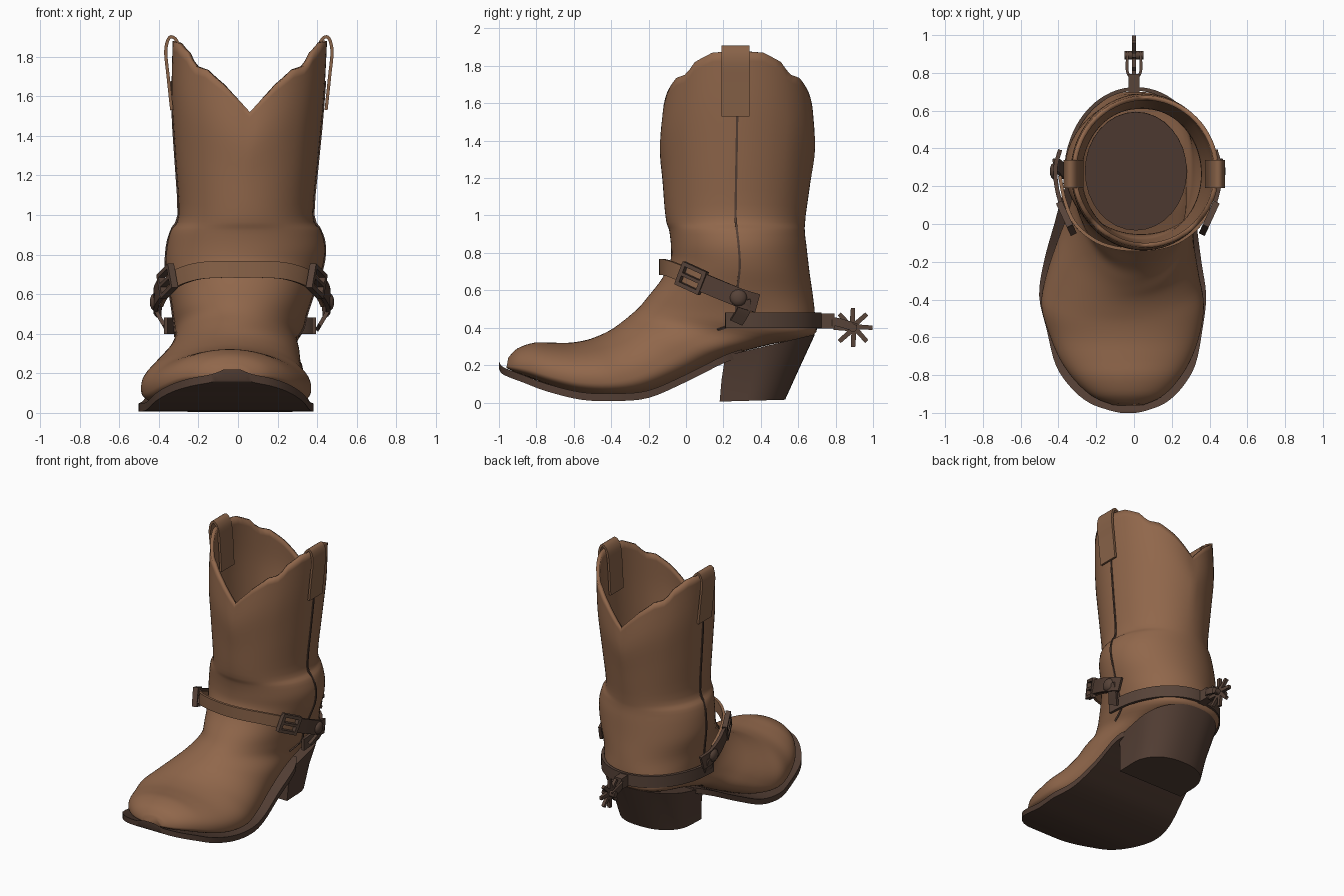
import bpy, bmesh, math
from mathutils import Vector, Matrix

if "Cube" in bpy.data.objects:
    bpy.data.objects.remove(bpy.data.objects["Cube"])


def mat(name, rgb):
    m = bpy.data.materials.new(name)
    m.diffuse_color = (*rgb, 1)
    m.use_nodes = True
    m.node_tree.nodes["Principled BSDF"].inputs["Base Color"].default_value = m.diffuse_color
    return m


LEATHER = mat("brown leather", (0.28, 0.135, 0.07))
STRAP = mat("strap leather", (0.25, 0.125, 0.066))
DARK = mat("dark sole leather", (0.085, 0.048, 0.034))
METAL = mat("aged metal", (0.095, 0.056, 0.04))


def make(name, verts, faces, material, angle=40):
    me = bpy.data.meshes.new(name)
    me.from_pydata([tuple(v) for v in verts], [], faces)
    bm = bmesh.new()
    bm.from_mesh(me)
    bmesh.ops.recalc_face_normals(bm, faces=bm.faces)
    bm.to_mesh(me)
    bm.free()
    me.materials.append(material)
    ob = bpy.data.objects.new(name, me)
    bpy.context.collection.objects.link(ob)
    bpy.ops.object.select_all(action='DESELECT')
    ob.select_set(True)
    bpy.context.view_layer.objects.active = ob
    bpy.ops.object.shade_smooth_by_angle(angle=math.radians(angle))
    return ob


def spline(pts, n):
    """Catmull-Rom interpolation of equal-length tuples."""
    pts = [Vector(p) for p in pts]
    out = []
    for i in range(len(pts) - 1):
        a, b, c, d = pts[max(i - 1, 0)], pts[i], pts[i + 1], pts[min(i + 2, len(pts) - 1)]
        for k in range(n):
            t = k / n
            out.append(0.5 * (2 * b + (c - a) * t + (2 * a - 5 * b + 4 * c - d) * t * t
                              + (3 * b - a - 3 * c + d) * t ** 3))
    return out + [pts[-1]]


def loft(name, rings, material, start=True, end=True, angle=40):
    n = len(rings[0])
    verts = [v for r in rings for v in r]
    faces = [(i * n + j, i * n + (j + 1) % n, (i + 1) * n + (j + 1) % n, (i + 1) * n + j)
             for i in range(len(rings) - 1) for j in range(n)]
    if start:
        faces.append(tuple(range(n)))
    if end:
        faces.append(tuple(range(len(verts) - n, len(verts))))
    return make(name, verts, faces, material, angle)


def ribbon(name, path, up, width, thick, material, n=5):
    """Flat strap following a path; 'up' is the direction of its width."""
    pts, up, rings = spline(path, n), Vector(up), []
    for i, p in enumerate(pts):
        t = (pts[min(i + 1, len(pts) - 1)] - pts[max(i - 1, 0)]).normalized()
        w = (up - t * t.dot(up)).normalized()
        o = t.cross(w)
        rings.append([p + w * a * width / 2 + o * b * thick / 2
                      for a, b in ((1, 1), (-1, 1), (-1, -1), (1, -1))])
    return loft(name, rings, material)


def box(name, size, frame, material):
    sx, sy, sz = (s / 2 for s in size)
    rings = [[frame @ Vector(p) for p in ((-sx, -sy, z), (sx, -sy, z), (sx, sy, z), (-sx, sy, z))]
             for z in (-sz, sz)]
    return loft(name, rings, material)


def prism(name, outline, axis_a, axis_b, center, depth, material):
    """Extrude a 2D outline along axis_a x axis_b."""
    a, b, c = Vector(axis_a), Vector(axis_b), Vector(center)
    o = a.cross(b).normalized() * depth / 2
    return loft(name, [[c + a * u + b * v + s * o for u, v in outline] for s in (-1, 1)], material)


def circle(rx, ry, n):
    return [(rx * math.cos(2 * math.pi * k / n), ry * math.sin(2 * math.pi * k / n)) for k in range(n)]


# Shaft: height, front y, back y, centre x, half width
SHAFT = [(1.88, -.125, .68, .06, .39), (1.6, -.14, .69, .05, .385), (1.3, -.125, .665, .045, .362),
         (1.0, -.11, .64, .04, .34), (.92, -.09, .635, .04, .38), (.83, -.08, .645, .04, .40)]
# Foot: top y, top z, bottom y, bottom z, centre x, half width
FOOT = [(-.085, .75, .66, .70, .03, .395), (-.13, .66, .68, .56, .02, .365),
        (-.20, .57, .69, .45, .01, .34), (-.25, .51, .68, .36, .005, .325),
        (-.30, .465, .45, .31, -.01, .31), (-.35, .425, .20, .24, -.02, .33),
        (-.40, .39, .00, .14, -.045, .365), (-.46, .36, -.20, .055, -.06, .405),
        (-.53, .335, -.38, .03, -.06, .43), (-.62, .32, -.56, .045, -.05, .40),
        (-.72, .32, -.72, .09, -.045, .345), (-.81, .32, -.84, .135, -.04, .27),
        (-.90, .29, -.92, .165, -.035, .18), (-.95, .24, -.96, .185, -.03, .08)]
# Sections gain a lower widest point and a squarer underside towards the toe
sections = [(f, z, b, z, cx, hw, .5, 1) for z, f, b, cx, hw in SHAFT]
sections += [(*row, min(.72, .475 + .025 * max(i, 1)), max(.6, 1.13 - .13 * max(i, 1)))
             for i, row in enumerate(FOOT)]
RIM = [(0, 1.88), (20, 1.87), (35, 1.82), (43, 1.755), (55, 1.735), (70, 1.66), (82, 1.58), (90, 1.52)]
SEG = 72


def rim_height(t):
    a = math.degrees(math.asin(min(1, abs(math.sin(t)))))
    for (a0, z0), (a1, z1) in zip(RIM, RIM[1:]):
        if a <= a1 + 1e-4:
            return z0 + (z1 - z0) * (a - a0) / (a1 - a0)
    return RIM[-1][1]


def upper_point(s, t):
    fy, fz, by, bz, cx, hw, c, q = s
    co, si = math.cos(t), math.sin(t)
    e = 1 if si > 0 else q
    x = cx + math.copysign(hw * abs(co) ** e, co)
    u = c - c * si if si > 0 else c + (1 - c) * abs(si) ** e
    z = fz + (bz - fz) * u
    if z > 1 and fz > 1:   # scalloped rim with a dip front and back
        z = 1 + (z - 1) * (rim_height(t) - 1) / .88
    return Vector((x, fy + (by - fy) * u, z))


stations = spline(sections, 4)
upper = loft("boot_upper", [[upper_point(s, 2 * math.pi * j / SEG) for j in range(SEG)]
                            for s in stations], LEATHER, start=False, angle=60)
shell = upper.modifiers.new("thickness", 'SOLIDIFY')
shell.thickness, shell.offset = .025, -1

# Side seams, running down the widest line of the upper
for side, t in (("right", 0), ("left", math.pi)):
    ribbon("side_seam_" + side, [upper_point(s, t) for s in stations[3:42:3]],
           (0, 1, 0), .012, .012, DARK, 2)

# Insole visible down the shaft
prism("insole", circle(.27, .32, 32), (1, 0, 0), (0, .98, .15), (.01, .28, .40), .01, DARK)

# Sole: follows the underside of the foot, slightly wider
sole = []
for _, _, y, z, cx, hw in FOOT[4:]:
    sole.append((y - (.025 if y < -.6 else 0), max(.008, z - .03), cx, hw + (.025 if y < -.6 else .012)))
sole[0] = (.30, .245, 0, .27)
sole.append((-1.0, .18, -.03, .04))
loft("sole", [[(cx + hw, y, z), (cx + hw, y, z + .04), (cx - hw, y, z + .04), (cx - hw, y, z)]
              for y, z, cx, hw in spline(sole, 4)], DARK)


# Heel: stacked D-shaped outlines, slanted at the back
def heel_ring(y0, y1, z0, z1, hw):
    mid = y0 + .4 * (y1 - y0)
    pts = [(hw, y0)]
    for k in range(25):
        a = math.pi * k / 24
        pts.append((math.copysign(hw * abs(math.cos(a)) ** .85, math.cos(a)),
                    mid + (y1 - mid) * math.sin(a)))
    pts.append((-hw, y0))
    return [Vector((.01 + x, y, z0 + (z1 - z0) * (y - y0) / (y1 - y0))) for x, y in pts]


loft("heel", [heel_ring(.18, .53, .005, .015, .265), heel_ring(.19, .60, .12, .17, .27),
              heel_ring(.21, .69, .25, .365, .295)], DARK, angle=50)

# Pull straps folded over the rim
PULL = [(.39, 1.53), (.408, 1.7), (.42, 1.83), (.40, 1.898), (.365, 1.88), (.345, 1.8), (.33, 1.55)]
for side, s in (("right", 1), ("left", -1)):
    ribbon("pull_strap_" + side, [(.055 + s * x, .265, z) for x, z in PULL], (0, 1, 0), .15, .016, STRAP)

# Instep strap
HALF = [(.12, -.125, .725), (.23, -.085, .715), (.33, .0, .68), (.385, .12, .625), (.41, .24, .575)]
CX = .02
ribbon("instep_strap", [(CX - x, y, z) for x, y, z in HALF[::-1]] + [(CX, -.135, .725)]
       + [(CX + x, y, z) for x, y, z in HALF], (0, 0, 1), .085, .018, STRAP)

# Heel band of the spur
band = [(.01 + .375 * math.cos(math.pi * k / 12),
         .21 + .505 * max(0, math.sin(math.pi * k / 12)) ** .9, .44) for k in range(13)]
ribbon("spur_heel_band", band, (0, 0, 1), .085, .02, METAL, 3)

for side, s in (("right", 1), ("left", -1)):
    # Dark tongue that joins the strap to the spur button
    ribbon("strap_tongue_" + side, [(CX + s * x, y, z) for x, y, z in
           ((.40, .08, .645), (.43, .2, .595), (.435, .3, .555), (.415, .38, .53))],
           (0, 0, 1), .10, .022, DARK)
    ribbon("spur_hanger_" + side, [(CX + s * x, y, z) for x, y, z in
           ((.44, .31, .55), (.425, .31, .50), (.385, .27, .43))], (0, 1, 0), .07, .02, METAL)
    # Buckle frame with a centre bar
    t = Vector((s * .055, .12, -.055)).normalized()
    w = (Vector((0, 0, 1)) - t * t.z).normalized()
    frame = Matrix((t, w, t.cross(w))).transposed().to_4x4()
    frame.translation = Vector((CX + s * .378, .03, .665))
    for part, u, v, su, sv in (("top", 0, .055, .15, .022), ("bottom", 0, -.055, .15, .022),
                               ("front", -.065, 0, .022, .11), ("back", .065, 0, .022, .11),
                               ("bar", 0, 0, .13, .018)):
        box(f"buckle_{part}_{side}", (su, sv, .035), frame @ Matrix.Translation((u, v, 0)), METAL)
    # Domed button
    loft("button_" + side, [[(CX + s * (.43 + h), .28 + u, .56 + v) for u, v in circle(r, r, 16)]
                            for r, h in ((.048, 0), (.046, .015), (.034, .028), (.015, .035))], METAL)
    # Fork arm holding the rowel
    ribbon("spur_fork_" + side, [(s * x, y, z) for x, y, z in
           ((.012, .77, .43), (.036, .81, .43), (.034, .91, .40))], (0, 0, 1), .045, .014, METAL)

# Spur shank, rowel and pin
box("spur_shank", (.06, .10, .08), Matrix.Translation((0, .745, .435)), METAL)
star = []
for k in range(8):
    for da, r in ((-.27, .035), (-.11, .105), (.11, .105)):
        a = k * math.pi / 4 + da
        star.append((r * math.cos(a), r * math.sin(a)))
prism("rowel", star, (0, 1, 0), (0, 0, 1), (0, .893, .40), .022, METAL)
prism("rowel_pin", circle(.022, .022, 12), (0, 1, 0), (0, 0, 1), (0, .893, .40), .10, METAL)
